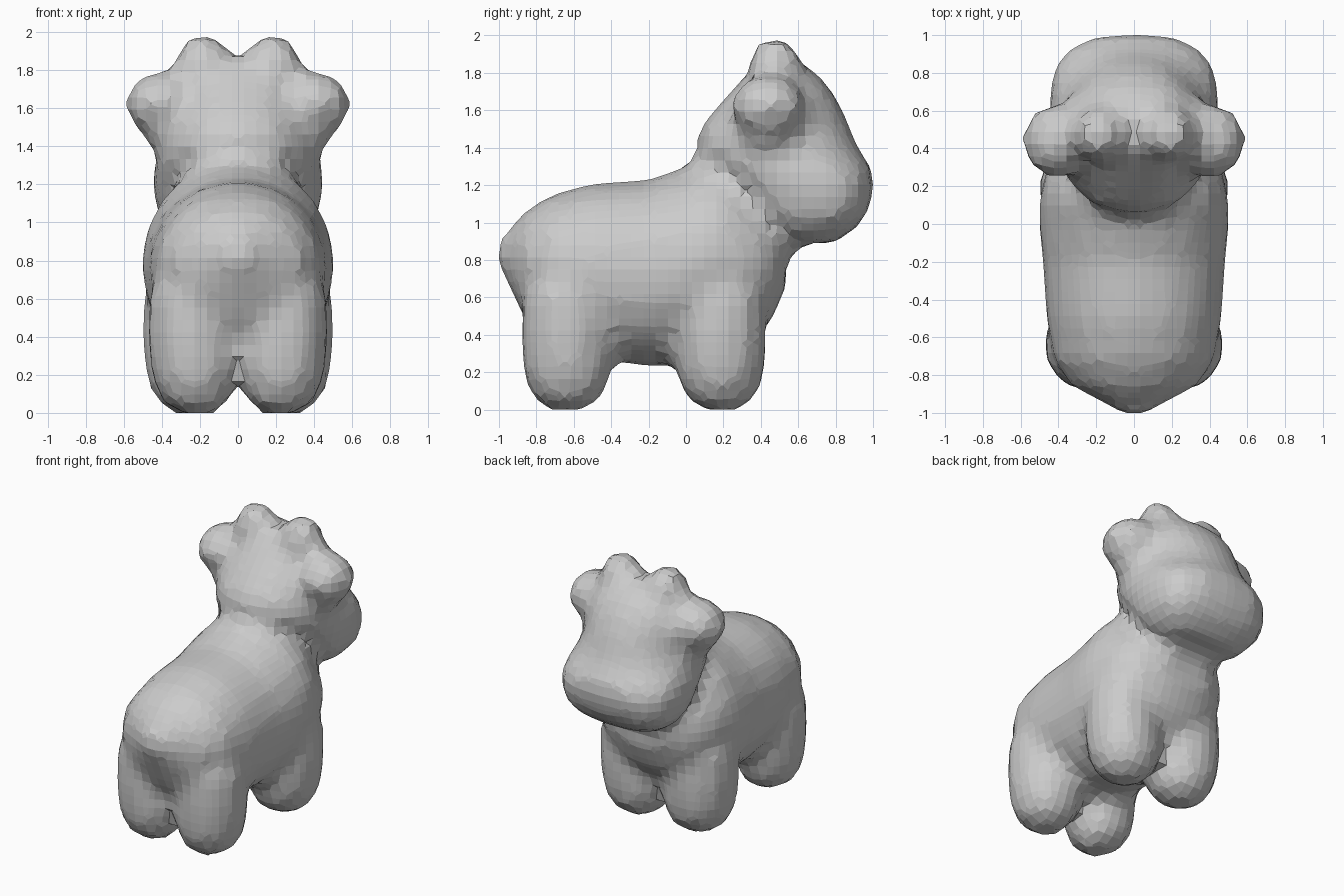
import bpy, bmesh
from math import sin, cos, pi, copysign
from mathutils import Matrix, Vector

if "Cube" in bpy.data.objects:
    bpy.data.objects.remove(bpy.data.objects["Cube"])

bm = bmesh.new()


def power(v, p):
    return copysign(abs(v) ** (2 / p), v)


def loft(rings, sides=20):
    """Skin closed rings; each ring is (centre, axis_u, axis_v, squareness)."""
    loops = []
    for c, u, v, p in rings:
        loop = []
        for i in range(sides):
            a = 2 * pi * i / sides
            loop.append(bm.verts.new(Vector(c) + Vector(u) * power(cos(a), p)
                                     + Vector(v) * power(sin(a), p)))
        loops.append(loop)
    for a, b in zip(loops, loops[1:]):
        for i in range(sides):
            j = (i + 1) % sides
            bm.faces.new((a[i], a[j], b[j], b[i]))
    bm.faces.new(loops[0][::-1])
    bm.faces.new(loops[-1])


def ball(centre, radii):
    m = Matrix.Translation(centre) @ Matrix.Diagonal((*radii, 1))
    bmesh.ops.create_uvsphere(bm, u_segments=12, v_segments=8, radius=1, matrix=m)


# Torso: y, bottom, top, half width, squareness
torso = [(-1.01, .79, .89, .05, 2), (-.94, .65, .97, .17, 2), (-.86, .48, 1.06, .33, 2.1),
         (-.72, .33, 1.15, .43, 2.1), (-.50, .26, 1.21, .465, 2.1), (-.20, .23, 1.23, .485, 2.1),
         (0, .23, 1.30, .505, 1.95), (.12, .25, 1.35, .505, 1.9), (.24, .29, 1.33, .48, 1.9),
         (.36, .36, 1.21, .44, 1.9), (.46, .48, 1.10, .36, 2), (.535, .66, .97, .22, 2)]
loft([((0, y, (b + t) / 2), (w, 0, 0), (0, 0, (t - b) / 2), p)
      for y, b, t, w, p in torso])

# Head: z, back, front, half width, squareness
head = [(.89, .54, .78, .24, 2.5), (.95, .44, .89, .35, 2.7), (1.05, .38, .97, .425, 2.8),
        (1.20, .27, 1.01, .45, 2.8), (1.30, .14, .985, .44, 2.5), (1.38, .05, .93, .42, 2.2),
        (1.50, .07, .88, .385, 2.1), (1.60, .15, .84, .365, 2.1), (1.70, .24, .78, .34, 2.2),
        (1.80, .33, .70, .28, 2.2), (1.87, .42, .58, .16, 2.2)]
loft([((0, (b + f) / 2, z), (w, 0, 0), (0, (f - b) / 2, 0), p)
      for z, b, f, w, p in head])

# Inner thigh webs close the slit between each pair of legs
for y in (-.64, .185):
    ball((0, y, .44), (.09, .16, .30))

for s in (-1, 1):
    # Stubby legs: height, radius; front pair slightly thicker
    for y, k in ((-.635, .94), (.185, 1)):
        profile = [(0, .10), (.05, .17), (.12, .215), (.22, .242),
                   (.40, .25), (.60, .245), (.75, .20), (.85, .10)]
        loft([((s * k * (.235 + .017 * min(z / .4, 1)), y, z), (r * k, 0, 0),
               (0, r * .98, 0), 2.1) for z, r in profile])
    # Ears
    ball((s * .40, .44, 1.62), (.195, .20, .17))
    ball((s * .38, .44, 1.50), (.12, .15, .14))
    # Horn buds
    ball((s * .185, .475, 1.80), (.15, .15, .19))

bmesh.ops.recalc_face_normals(bm, faces=bm.faces)
mesh = bpy.data.meshes.new("cow_figure")
bm.to_mesh(mesh)
bm.free()
cow = bpy.data.objects.new("cow_figure", mesh)
bpy.context.collection.objects.link(cow)

# Fuse all parts into one faceted skin
fuse = cow.modifiers.new("fuse", 'REMESH')
fuse.mode = 'VOXEL'
fuse.voxel_size = .065
fuse.use_smooth_shade = False
